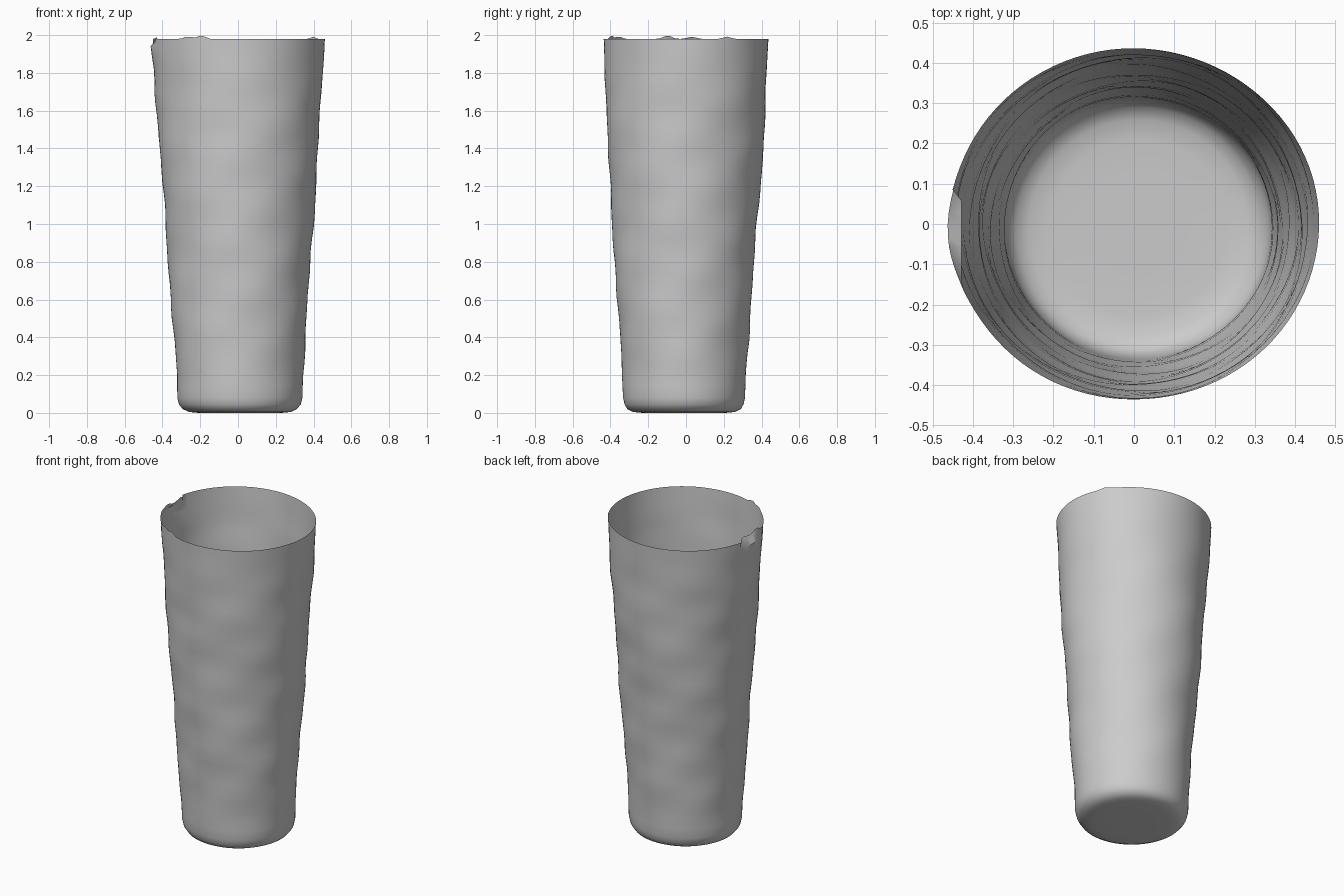
import bpy, bmesh
from math import sin, cos, pi, exp, radians

if "Cube" in bpy.data.objects:
    bpy.data.objects.remove(bpy.data.objects["Cube"], do_unlink=True)

SEGMENTS = 96
RIM_Z = 1.98

# Wall profile: height, radius in x, radius in y, centre x, centre y
PROFILE = [
    (0.005, 0.27, 0.27, 0.01, -0.01),
    (0.02, 0.302, 0.30, 0.01, -0.01),
    (0.045, 0.322, 0.315, 0.01, -0.01),
    (0.08, 0.331, 0.323, 0.01, -0.01),
    (0.2, 0.334, 0.327, 0.01, -0.01),
    (0.6, 0.362, 0.355, 0.008, -0.01),
    (1.0, 0.392, 0.383, 0.007, -0.006),
    (1.4, 0.418, 0.412, 0.005, -0.003),
    (1.7, 0.441, 0.424, 0.003, 0.0),
    (RIM_Z, 0.457, 0.436, 0.002, 0.0),
]

# Angles and heights of the small chips standing up from the rim
CHIPS = [(0.52, 0.012), (3.07, 0.012), (3.37, 0.02), (4.09, 0.016), (4.27, 0.02)]


def sample(z):
    for a, b in zip(PROFILE, PROFILE[1:]):
        if z <= b[0]:
            t = (z - a[0]) / (b[0] - a[0])
            return [p + (q - p) * t for p, q in zip(a[1:], b[1:])]
    return PROFILE[-1][1:]


def wall_point(z, angle):
    rx, ry, cx, cy = sample(z)
    # Gentle hand-made unevenness, fading out at foot and rim
    fade = min(1, z / 0.4, max(0.3, (RIM_Z - z) / 0.3))
    dent = 0.003 * sin(3 * angle + 7 * z) + 0.002 * sin(5 * angle - 16 * z)
    dent += 0.0015 * sin(2 * angle + 27 * z)
    k = 1 + dent * fade / rx
    # Slight outward flare below the rim on the right side
    flare = 0.012 * exp(-((angle - pi - 0.1) / 0.3) ** 2) * exp(-((z - 1.95) / 0.1) ** 2)
    return [cx + rx * k * cos(angle) - flare, cy + ry * k * sin(angle), z]


def rim_point(angle):
    p = wall_point(RIM_Z, angle)
    for at, height in CHIPS:
        p[2] += height * max(0, 1 - abs(angle - at) / 0.11)
    # The flared stretch of the rim folds back inwards
    if abs(angle - pi - 0.12) < 0.3:
        p[0] = max(p[0], -0.428)
    return p


bm = bmesh.new()
angles = [2 * pi * i / SEGMENTS for i in range(SEGMENTS)]

# Floor rings, foot curve, wall and rim, from the centre outwards and up
rings = [[(0.01 + r * cos(a), -0.01 + r * sin(a), 0.0) for a in angles] for r in (0.12, 0.22)]
heights = [p[0] for p in PROFILE[:4]] + [0.14 + 0.06 * i for i in range(31)]
rings += [[wall_point(z, a) for a in angles] for z in heights]
rings.append([rim_point(a) for a in angles])

verts = [[bm.verts.new(p) for p in ring] for ring in rings]
centre = bm.verts.new((0.01, -0.01, 0.0))
for i in range(SEGMENTS):
    j = (i + 1) % SEGMENTS
    bm.faces.new((centre, verts[0][j], verts[0][i]))
    for low, high in zip(verts, verts[1:]):
        bm.faces.new((low[i], low[j], high[j], high[i]))

mesh = bpy.data.meshes.new("cup")
bm.to_mesh(mesh)
bm.free()
cup = bpy.data.objects.new("cup", mesh)
bpy.context.collection.objects.link(cup)

# Plain grey finish
grey = bpy.data.materials.new("plain_grey")
grey.use_nodes = True
colour = (0.6, 0.6, 0.6, 1)
grey.diffuse_color = colour
grey.node_tree.nodes["Principled BSDF"].inputs["Base Color"].default_value = colour
mesh.materials.append(grey)

# Smooth shading, with sharp folds kept crisp
bpy.ops.object.select_all(action="DESELECT")
cup.select_set(True)
bpy.context.view_layer.objects.active = cup
bpy.ops.object.shade_smooth_by_angle(angle=radians(40))
